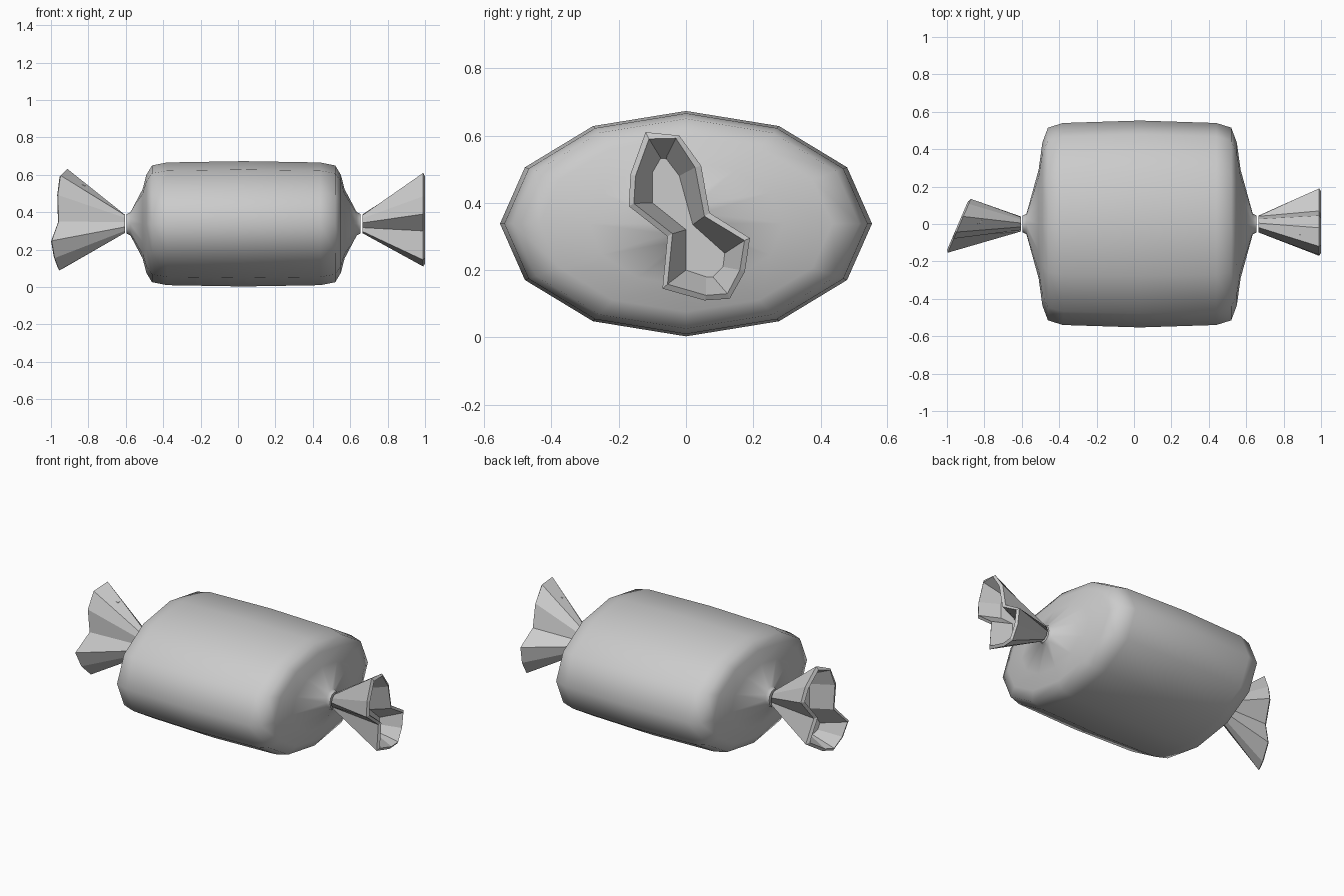
import bpy, bmesh
from math import sin, cos, radians

if "Cube" in bpy.data.objects:
    bpy.data.objects.remove(bpy.data.objects["Cube"])

ZC = 0.338   # height of the long axis
N = 12       # sides of every ring


def loft(name, rings, smooth=False):
    """Skin a list of equal-length rings and cap both ends."""
    bm = bmesh.new()
    vr = [[bm.verts.new(p) for p in ring] for ring in rings]
    for a, b in zip(vr, vr[1:]):
        for i in range(N):
            j = (i + 1) % N
            bm.faces.new((a[i], a[j], b[j], b[i]))
    bm.faces.new(vr[0])
    bm.faces.new(vr[-1])
    bmesh.ops.recalc_face_normals(bm, faces=bm.faces)
    me = bpy.data.meshes.new(name)
    bm.to_mesh(me)
    bm.free()
    ob = bpy.data.objects.new(name, me)
    bpy.context.collection.objects.link(ob)
    if smooth:
        bpy.ops.object.select_all(action='DESELECT')
        ob.select_set(True)
        bpy.context.view_layer.objects.active = ob
        bpy.ops.object.shade_smooth_by_angle(angle=radians(60))
    return ob


# Wrapped body: oval section, pinched at both ends (offset, half width, half height)
CX = 0.03
half = [(0.41, 0.54, 0.328), (0.49, 0.515, 0.312), (0.52, 0.435, 0.262),
        (0.54, 0.29, 0.185), (0.605, 0.055, 0.062), (0.625, 0.045, 0.052)]
profile = [(-u, a, b) for u, a, b in reversed(half)] + [(0, 0.553, 0.335)] + half
loft("candy_body",
     [[(CX + u, a * cos(radians(30 * i)), ZC + b * sin(radians(30 * i)))
       for i in range(N)] for u, a, b in profile], smooth=True)

# Crumpled outline of a wrapper end (y, z)
rim = [(-0.12, 0.61), (-0.02, 0.60), (0.045, 0.51), (0.07, 0.37),
       (0.19, 0.295), (0.175, 0.195), (0.13, 0.115), (0.055, 0.11),
       (-0.07, 0.145), (-0.055, 0.30), (-0.17, 0.39), (-0.165, 0.485)]
rim = [(y, z - ZC) for y, z in rim]
# Inner edge of the rim and recessed floor
lip = [(-0.11, 0.59), (-0.03, 0.592), (0.027, 0.505), (0.055, 0.36),
       (0.174, 0.288), (0.16, 0.20), (0.123, 0.13), (0.06, 0.125),
       (-0.055, 0.158), (-0.04, 0.308), (-0.155, 0.398), (-0.15, 0.48)]
lip = [(y, z - ZC) for y, z in lip]
floor = [(-0.075, 0.533), (-0.06, 0.533), (-0.02, 0.48), (0.02, 0.335),
         (0.115, 0.25), (0.11, 0.21), (0.08, 0.18), (0.06, 0.18),
         (0.0, 0.2), (0.0, 0.32), (-0.1, 0.40), (-0.1, 0.49)]
floor = [(y, z - ZC) for y, z in floor]
neck = [(0.045 * cos(radians(114 - 30 * i)), 0.05 * sin(radians(114 - 30 * i)))
        for i in range(N)]

# Right wrapper end
stations = [(0.02, neck), (0.345, rim), (0.355, lip), (0.235, floor)]
loft("wrapper_end_right",
     [[(0.645 + d, y, ZC + z) for y, z in ring] for d, ring in stations])


# Left wrapper end: turned around, rolled and slanted
def left_point(d, y, z):
    r = radians(15)
    y, z = -y, z
    y, z = 0.89 * (y * cos(r) - z * sin(r)), y * sin(r) + z * cos(r)
    slant = 0.43 * y * min(1, max(0, d - 0.02) / 0.2)
    return (-0.585 - d + slant, y, ZC + z)


loft("wrapper_end_left",
     [[left_point(d, y, z) for y, z in ring] for d, ring in stations])
